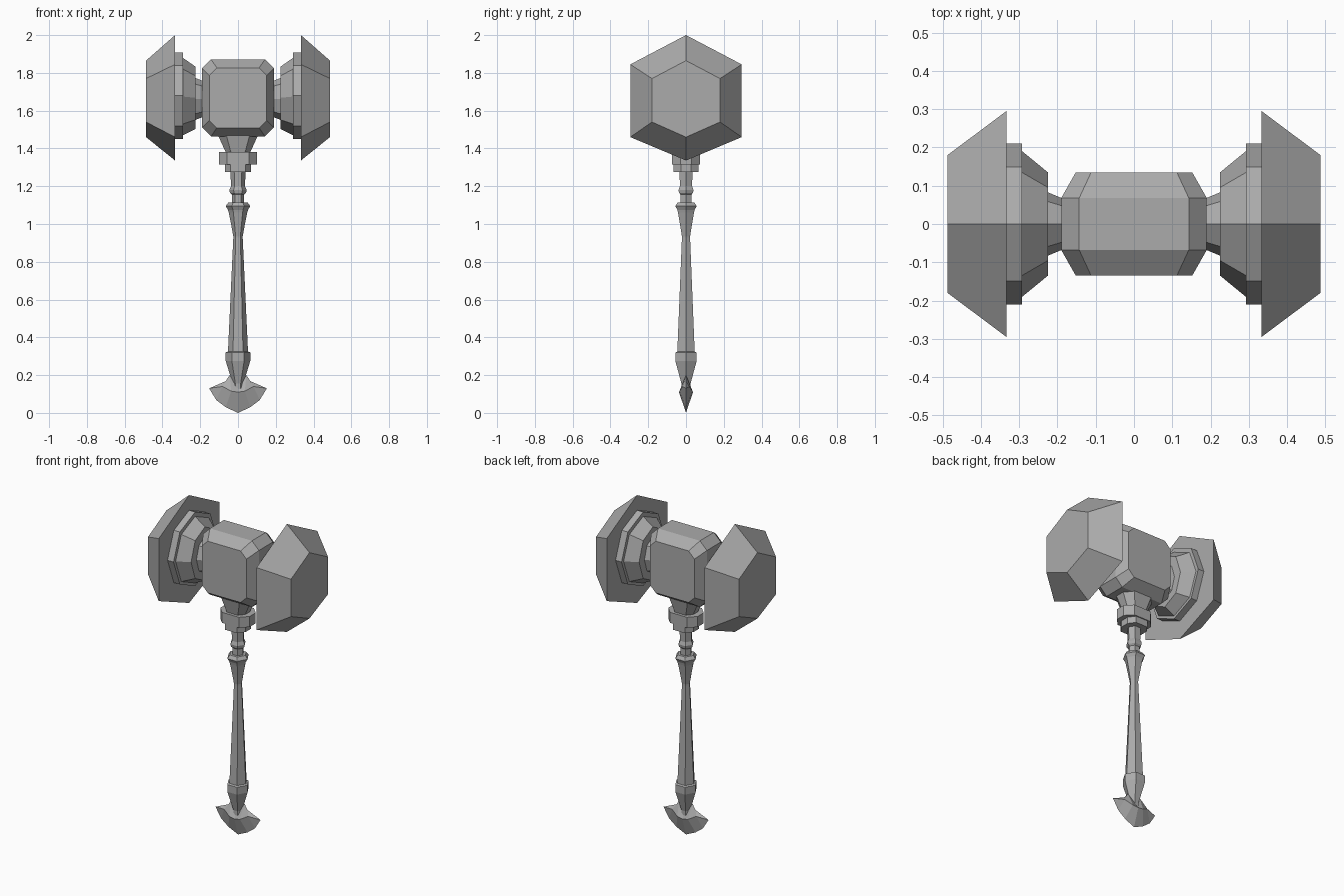
import bpy, bmesh
from math import cos, sin, pi

if "Cube" in bpy.data.objects:
    bpy.data.objects.remove(bpy.data.objects["Cube"])

# dark grey for every part
steel = bpy.data.materials.new("dark_grey")
steel.diffuse_color = (.41, .41, .41, 1)
steel.use_nodes = True
steel.node_tree.nodes["Principled BSDF"].inputs["Base Color"].default_value = steel.diffuse_color


def make(name, bm, mirror=False):
    bmesh.ops.remove_doubles(bm, verts=bm.verts, dist=1e-5)
    bmesh.ops.recalc_face_normals(bm, faces=bm.faces)
    me = bpy.data.meshes.new(name)
    bm.to_mesh(me)
    bm.free()
    me.materials.append(steel)
    ob = bpy.data.objects.new(name, me)
    bpy.context.collection.objects.link(ob)
    if mirror:
        m = ob.modifiers.new("mirror", 'MIRROR')
        m.use_axis = (True, False, False)
        m.use_mirror_merge = False
    return ob


def loft(name, sections, mirror=False):
    """Skin a stack of equal-length rings and cap both ends."""
    bm = bmesh.new()
    rings = [[bm.verts.new(p) for p in s] for s in sections]
    n = len(rings[0])
    for a, b in zip(rings, rings[1:]):
        for i in range(n):
            j = (i + 1) % n
            bm.faces.new((a[i], a[j], b[j], b[i]))
    bm.faces.new(rings[0])
    bm.faces.new(rings[-1])
    return make(name, bm, mirror)


def chamfered(hx, hy, cx, cy):
    """Rectangle outline with cut corners."""
    return [(hx, hy - cy), (hx - cx, hy), (cx - hx, hy), (-hx, hy - cy),
            (-hx, cy - hy), (cx - hx, -hy), (hx - cx, -hy), (hx, cy - hy)]


def oct_x(x, ry, rz, zc):
    """Octagon across the x axis, corner pointing up."""
    return [(x, ry * sin(i * pi / 4), zc + rz * cos(i * pi / 4)) for i in range(8)]


def hex_z(r, z):
    return [(r * cos(i * pi / 3), r * sin(i * pi / 3), z) for i in range(6)]


def hex_face(x, w, top, hi, lo, bottom):
    return [(x, 0, top), (x, w, hi), (x, w, lo), (x, 0, bottom), (x, -w, lo), (x, -w, hi)]


# central block: cut-corner plates stacked from front to back
def plate(y, hx, hz, c):
    return [(px, y, 1.668 + pz) for px, pz in chamfered(hx, hz, c, c)]


loft("head_block", [plate(-.135, .152, .159, .04), plate(-.068, .19, .204, .047),
                    plate(.068, .19, .204, .047), plate(.135, .152, .159, .04)])

# striking heads, flared backing and necks on both sides
loft("striking_head", [hex_face(.333, .295, 2.0, 1.845, 1.46, 1.336),
                       hex_face(.487, .18, 1.865, 1.77, 1.54, 1.46)], True)
loft("head_backing", [oct_x(.333, .21, .228, 1.679), oct_x(.292, .21, .228, 1.679),
                      oct_x(.292, .19, .205, 1.675), oct_x(.225, .135, .165, 1.668)], True)
loft("head_neck", [oct_x(.23, .085, .113, 1.662), oct_x(.185, .066, .095, 1.662)], True)


# collar under the block
def collar(hx, hy, z):
    return [(x, y, z) for x, y in chamfered(hx, hy, hx * .42, hy * .6)]


loft("collar", [collar(.106, .075, 1.47), collar(.065, .055, 1.38),
                collar(.1, .073, 1.38), collar(.1, .073, 1.315),
                collar(.07, .067, 1.315), collar(.07, .067, 1.275)])

# six-sided turned handle
profile = [(.04, 1.28), (.037, 1.2), (.046, 1.18), (.043, 1.165), (.033, 1.155),
           (.033, 1.115), (.05, 1.115), (.065, 1.095), (.053, 1.075), (.049, 1.06),
           (.036, .995), (.025, .935), (.025, .925), (.053, .325), (.065, .32),
           (.065, .275), (.028, .155), (.028, .12)]
loft("handle", [hex_z(r, z) for r, z in profile])

# crescent pommel: bottom edge, side ridge, top edge per column (x, z)
half = [((.115, .068), (.082, .14, .018), (.065, .168)),
        ((.065, .03), (.036, .115, .034), (.045, .2)),
        ((0, .0), (0, .11, .037), (0, .16))]
cols = half + [((-b[0], b[1]), (-r[0], r[1], r[2]), (-t[0], t[1])) for b, r, t in half[1::-1]]
bm = bmesh.new()
rings = []
for b, r, t in cols:
    pts = [(b[0], 0, b[1]), (r[0], -r[2], r[1]), (t[0], 0, t[1]), (r[0], r[2], r[1])]
    rings.append([bm.verts.new(p) for p in pts])
for a, b in zip(rings, rings[1:]):
    for i in range(4):
        j = (i + 1) % 4
        bm.faces.new((a[i], a[j], b[j], b[i]))
for ring, x in ((rings[0], .153), (rings[-1], -.153)):
    tip = bm.verts.new((x, 0, .13))
    for i in range(4):
        bm.faces.new((ring[i], ring[(i + 1) % 4], tip))
make("pommel", bm)
